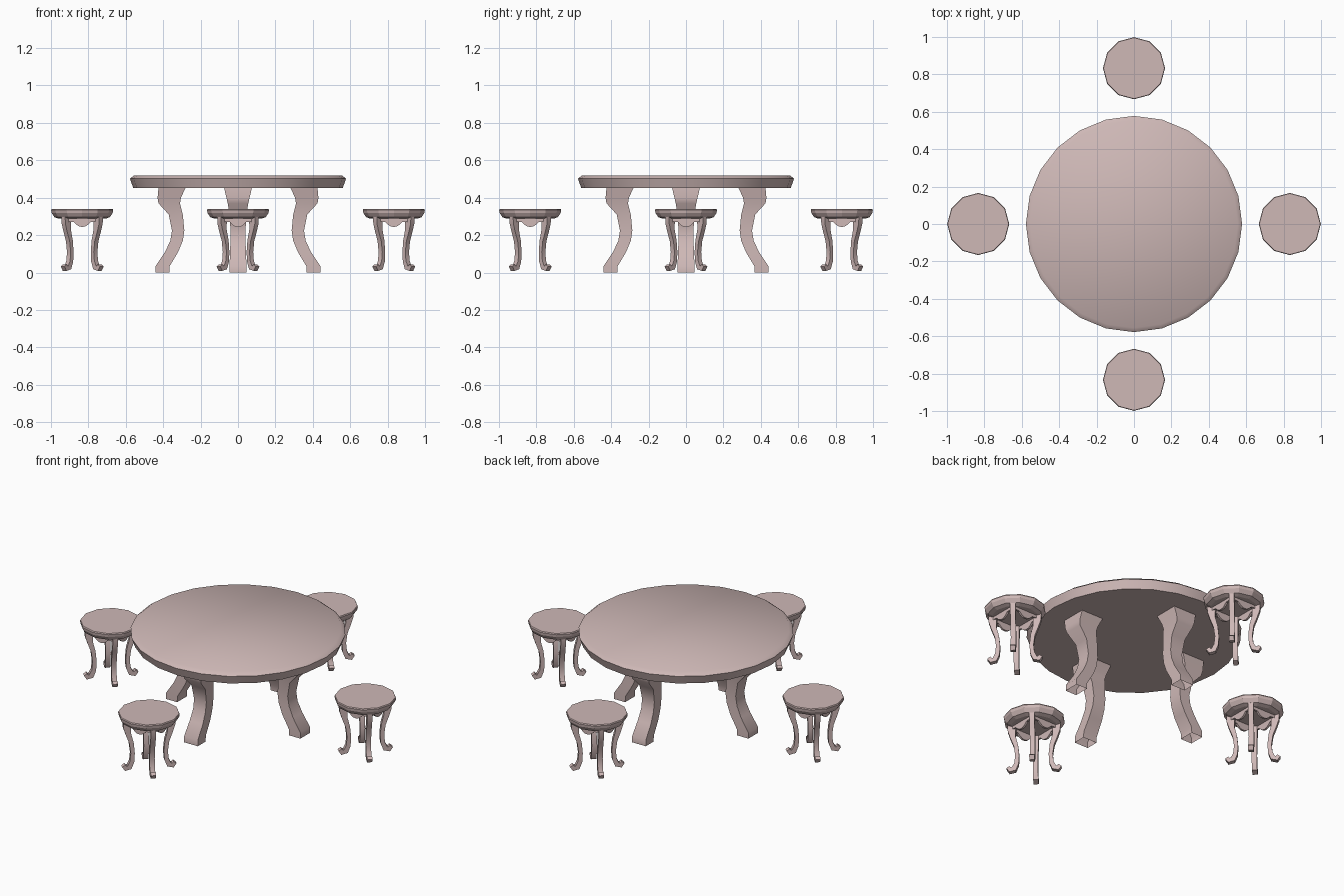
import bpy, bmesh, math
from mathutils import Matrix, Vector

old = bpy.data.objects.get("Cube")
if old:
    bpy.data.objects.remove(old, do_unlink=True)

wood = bpy.data.materials.new("pale_pink_wood")
wood.use_nodes = True
COLOUR = (0.62, 0.48, 0.47, 1)
wood.diffuse_color = COLOUR
wood.node_tree.nodes["Principled BSDF"].inputs["Base Color"].default_value = COLOUR


def finish(name, bm, matrix=Matrix(), smooth=None):
    """Turn a bmesh into a placed object with the wood material."""
    bmesh.ops.recalc_face_normals(bm, faces=bm.faces)
    mesh = bpy.data.meshes.new(name)
    bm.to_mesh(mesh)
    bm.free()
    mesh.materials.append(wood)
    obj = bpy.data.objects.new(name, mesh)
    bpy.context.collection.objects.link(obj)
    obj.matrix_world = matrix
    if smooth:
        bpy.ops.object.select_all(action='DESELECT')
        obj.select_set(True)
        bpy.context.view_layer.objects.active = obj
        bpy.ops.object.shade_smooth_by_angle(angle=math.radians(smooth))
    return obj


def loft(rings, cap_start=True, cap_end=True):
    """Skin a list of equally long point rings."""
    bm = bmesh.new()
    loops = [[bm.verts.new(p) for p in ring] for ring in rings]
    for a, b in zip(loops, loops[1:]):
        for i in range(len(a)):
            j = (i + 1) % len(a)
            bm.faces.new((a[i], a[j], b[j], b[i]))
    if cap_start:
        bm.faces.new(loops[0])
    if cap_end:
        bm.faces.new(loops[-1])
    return bm


def disc(profile, sides):
    """Turned disc from (radius, height) pairs, bottom to top."""
    return loft([[(r * math.cos(math.tau * i / sides), r * math.sin(math.tau * i / sides), z)
                  for i in range(sides)] for r, z in profile])


def table_leg(sections):
    """Square leg from (inner, outer, half width, height), open under the foot."""
    return loft([[(a, -w, z), (b, -w, z), (b, w, z), (a, w, z)] for a, b, w, z in sections],
                cap_start=False)


def swept_leg(path, half_width):
    """Slender leg swept along (radius, height, half thickness) points."""
    rings = []
    for i, (r, z, t) in enumerate(path):
        p, q = path[max(i - 1, 0)], path[min(i + 1, len(path) - 1)]
        d = Vector((q[0] - p[0], 0, q[1] - p[1])).normalized()
        n = Vector((-d.z, 0, d.x)) * t
        c = Vector((r, 0, z))
        side = Vector((0, half_width, 0))
        rings.append([c - n - side, c + n - side, c + n + side, c - n + side])
    return loft(rings)


def apron_panel(outline, thickness):
    """Scalloped plate, mirrored about its middle, hanging below the seat."""
    bm = bmesh.new()
    pts = [(-y, z) for y, z in outline] + [(y, z) for y, z in reversed(outline) if y > 0]
    face = bm.faces.new([bm.verts.new((0, y, z)) for y, z in pts])
    extruded = bmesh.ops.extrude_face_region(bm, geom=[face])
    verts = [v for v in extruded["geom"] if isinstance(v, bmesh.types.BMVert)]
    bmesh.ops.translate(bm, verts=verts, vec=(-thickness, 0, 0))
    return bm


def turn(quarter, offset=0):
    return Matrix.Rotation(math.radians(90 * quarter + offset), 4, 'Z')


# Table: wide turned top with bevelled rim, four curved legs
finish("table_top", disc([(0.56, 0.452), (0.578, 0.502), (0.555, 0.52)], 24), smooth=40)

LEG = [(0.367, 0.44, 0.045, 0.0), (0.365, 0.44, 0.045, 0.035), (0.32, 0.39, 0.043, 0.11),
       (0.295, 0.362, 0.04, 0.17), (0.287, 0.353, 0.04, 0.225), (0.295, 0.37, 0.045, 0.31),
       (0.31, 0.425, 0.055, 0.37), (0.305, 0.43, 0.062, 0.4), (0.28, 0.425, 0.075, 0.455)]
for k in range(4):
    finish("table_leg", table_leg(LEG), turn(k), smooth=40)

# Stools: faceted seat, four diagonal S-shaped legs with scroll feet, scalloped apron
SEAT = [(0.125, 0.288), (0.148, 0.296), (0.163, 0.318), (0.166, 0.334), (0.163, 0.34)]
STOOL_LEG = [(0.118, 0.295, 0.025), (0.12, 0.262, 0.021), (0.114, 0.225, 0.015),
             (0.097, 0.17, 0.012), (0.09, 0.11, 0.011), (0.094, 0.06, 0.012),
             (0.108, 0.027, 0.014), (0.128, 0.022, 0.014), (0.14, 0.038, 0.01)]
APRON = [(0.095, 0.295), (0.095, 0.252), (0.07, 0.272), (0.045, 0.27),
         (0.03, 0.255), (0.015, 0.246), (0, 0.244)]
for s in range(4):
    place = turn(s) @ Matrix.Translation((0.833, 0, 0))
    finish("stool_seat", disc(SEAT, 12), place)
    for k in range(4):
        finish("stool_leg", swept_leg(STOOL_LEG, 0.014), place @ turn(k, 45), smooth=30)
        finish("stool_apron", apron_panel(APRON, 0.012),
               place @ turn(k) @ Matrix.Translation((0.092, 0, 0)))
